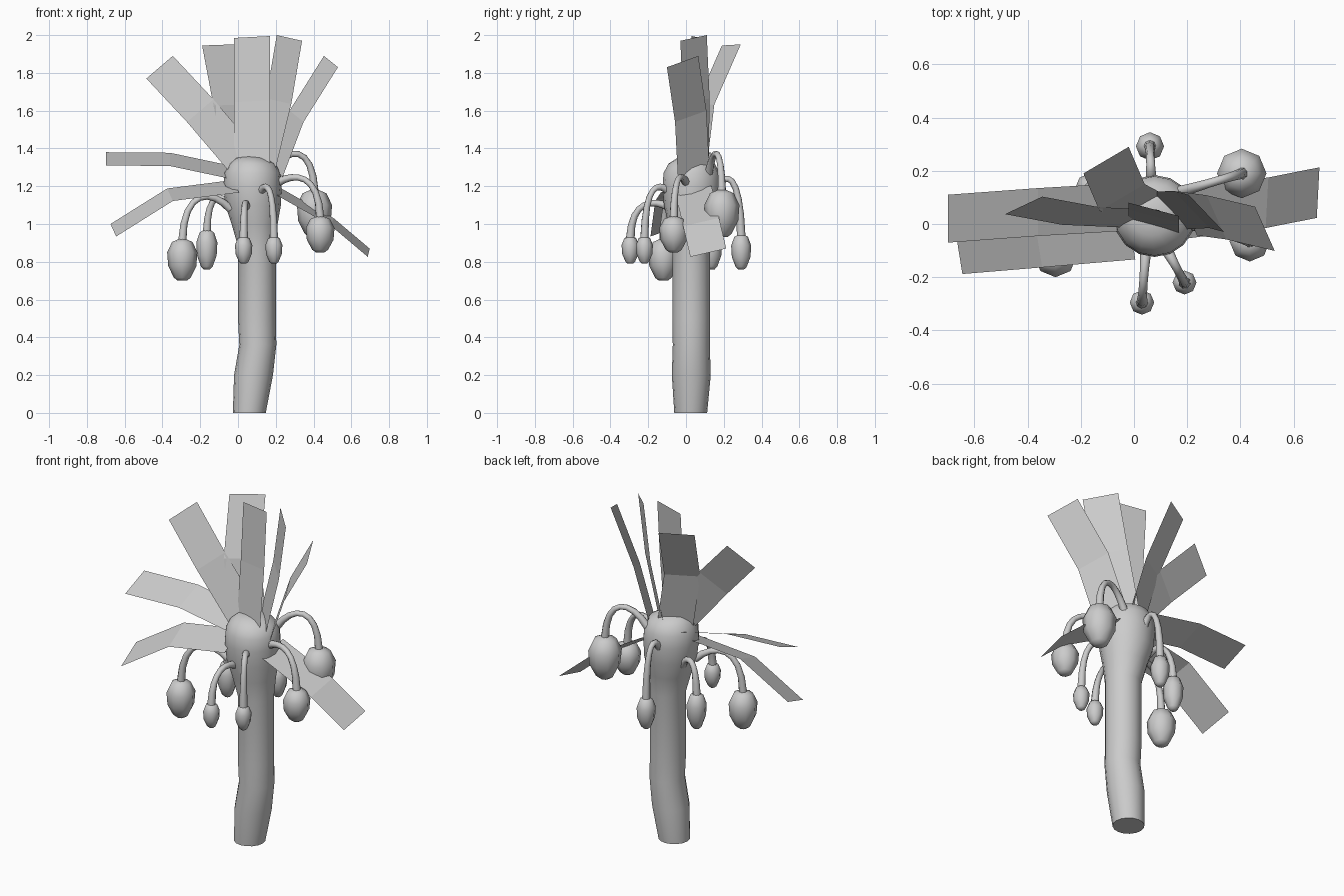
import bpy, math
from mathutils import Vector

if "Cube" in bpy.data.objects:
    bpy.data.objects.remove(bpy.data.objects["Cube"])


def make(name, verts, faces, smooth=True):
    me = bpy.data.meshes.new(name)
    me.from_pydata([tuple(v) for v in verts], [], faces)
    me.update()
    ob = bpy.data.objects.new(name, me)
    bpy.context.collection.objects.link(ob)
    if smooth:
        bpy.context.view_layer.objects.active = ob
        ob.select_set(True)
        bpy.ops.object.shade_smooth_by_angle(angle=math.radians(60))
        ob.select_set(False)
    return ob


def loft(name, rings, n):
    """rings: (centre, axis_u, axis_v, radius), capped at both ends"""
    verts, faces = [], []
    for c, u, v, r in rings:
        for i in range(n):
            a = 2 * math.pi * i / n
            verts.append(c + u * (r * math.cos(a)) + v * (r * math.sin(a)))
    for k in range(len(rings) - 1):
        for i in range(n):
            j = (i + 1) % n
            faces.append((k * n + i, k * n + j, (k + 1) * n + j, (k + 1) * n + i))
    faces.append(tuple(range(n))[::-1])
    faces.append(tuple(range((len(rings) - 1) * n, len(rings) * n)))
    return make(name, verts, faces)


X, Y, Z = Vector((1, 0, 0)), Vector((0, 1, 0)), Vector((0, 0, 1))

# Bent trunk swelling into a rounded crown: x, y, z, radius
trunk = [(.06, .025, 0, .087), (.082, .028, .2, .103), (.105, .028, .36, .098),
         (.1, .028, .5, .1), (.1, .028, .88, .1), (.088, .028, 1.0, .122),
         (.08, .03, 1.1, .147), (.077, .03, 1.2, .154), (.077, .03, 1.27, .149),
         (.075, .03, 1.32, .122), (.065, .03, 1.35, .075), (.065, .03, 1.357, .025)]
loft("trunk", [(Vector((x, y, z)), X, Y, r) for x, y, z, r in trunk], 16)

# Flat bent leaves: root, bend, tip centres and half-width vector
leaves = [
    ((.075, -.01, 1.3), (.075, .03, 1.65), (.075, .055, 1.99), (.095, -.025, .005)),
    ((.03, .06, 1.3), (-.045, .1, 1.63), (-.105, .24, 1.948), (.085, .05, .003)),
    ((.03, .02, 1.33), (-.2, .03, 1.6), (-.415, .07, 1.83), (.07, .033, .06)),
    ((-.02, .065, 1.27), (-.36, .045, 1.342), (-.7, .02, 1.345), (0, .09, .035)),
    ((-.01, -.04, 1.2), (-.36, -.07, 1.155), (-.66, -.095, .967), (-.015, .093, .033)),
    ((.13, .05, 1.3), (.215, .055, 1.65), (.272, .04, 1.985), (.067, -.07, -.015)),
    ((.2, .04, 1.28), (.31, .025, 1.57), (.492, -.018, 1.86), (.037, -.083, -.03)),
    ((.2, .04, 1.18), (.5, .08, 1.01), (.692, .118, .848), (.005, .095, .022)),
]
for k, (*spine, half) in enumerate(leaves):
    h = Vector(half)
    verts = [Vector(p) + s * h for p in spine for s in (-1, 1)]
    make(f"leaf_{k + 1}", verts, [(0, 1, 3, 2), (2, 3, 5, 4)], smooth=False)


# Arched stem from the crown down to the fruit top
def stem(name, base, peak, end):
    p0, p3 = Vector(base), Vector(end)
    h = (8 * peak - p0.z - p3.z) / 6
    p1 = p0.lerp(p3, .4)
    p2 = p0.lerp(p3, .97)
    p1.z = p2.z = h
    side = (p3 - p0).cross(Z).normalized()
    rings = []
    for i in range(9):
        t = i / 8
        s = 1 - t
        c = p0 * s**3 + p1 * (3 * s * s * t) + p2 * (3 * s * t * t) + p3 * t**3
        d = (p1 - p0) * s * s + (p2 - p1) * (2 * s * t) + (p3 - p2) * t * t
        d.normalize()
        rings.append((c, side, d.cross(side), .016 + .028 * (t - .5) ** 2))
    loft(name, rings, 8)


# Hanging fruits: x, y, bottom z, top z, radius, stem base, stem peak z
fruits = [
    (-.295, -.12, .70, .92, .08, (-.04, -.03, 1.08), 1.138),
    (-.165, .135, .76, .97, .056, (-.03, .08, 1.08), 1.135),
    (.03, -.295, .79, .935, .046, (.045, -.09, 1.09), 1.1),
    (.19, -.22, .79, .935, .045, (.125, -.1, 1.18), 1.175),
    (.435, -.065, .85, 1.04, .076, (.21, 0, 1.22), 1.235),
    (.405, .19, .93, 1.18, .093, (.17, .12, 1.27), 1.37),
    (.06, .292, .76, .945, .053, (.065, .16, 1.19), 1.225),
]
profile = [(0, .3), (.07, .55), (.35, .93), (.68, 1), (.93, .68), (1, .25)]
for k, (x, y, z0, z1, r, base, peak) in enumerate(fruits):
    loft(f"fruit_{k + 1}",
         [(Vector((x, y, z0 + t * (z1 - z0))), X, Y, r * f) for t, f in profile], 8)
    stem(f"stem_{k + 1}", base, peak, (x, y, z1 - .01))
